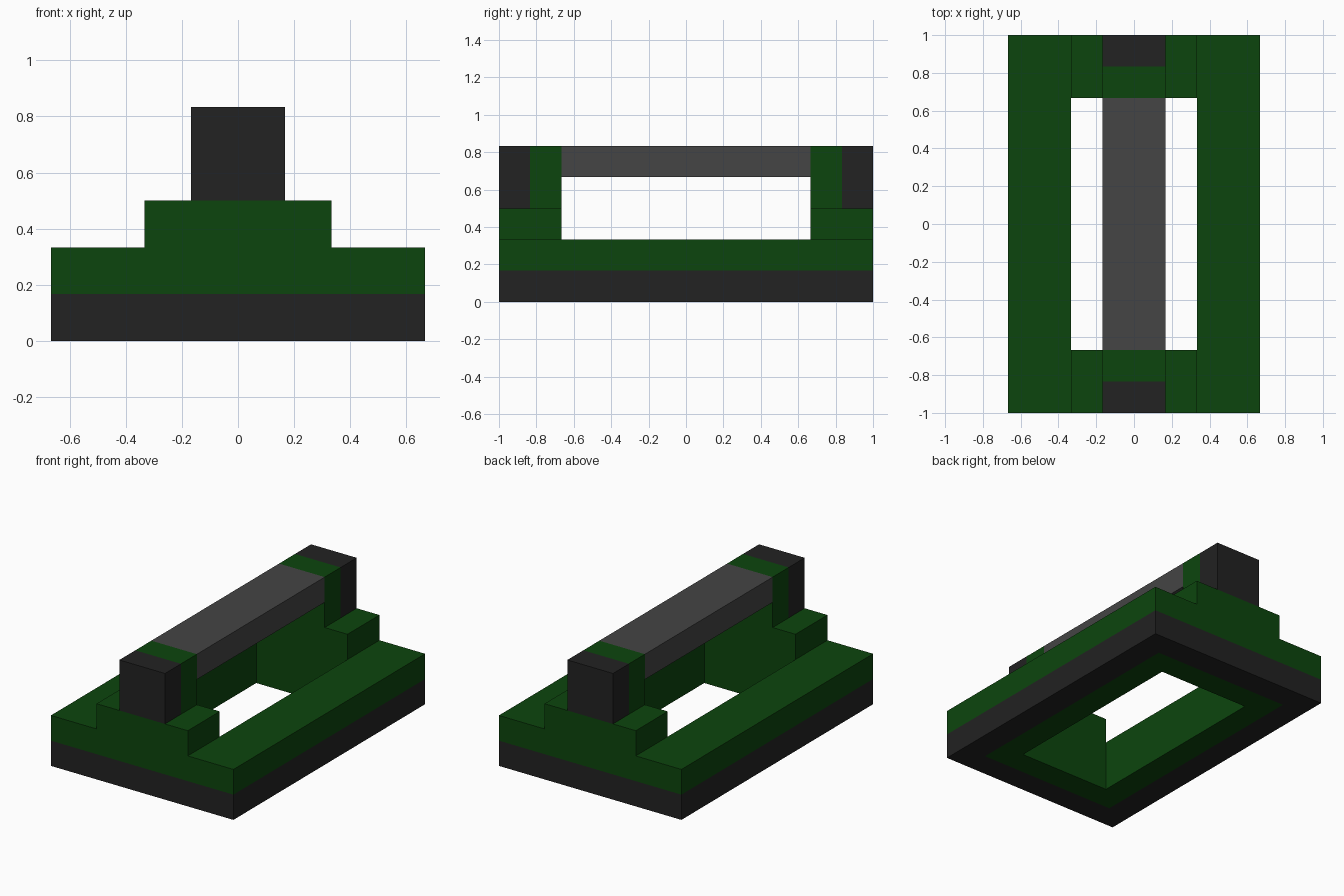
import bpy
import bmesh

cube = bpy.data.objects.get("Cube")
if cube:
    bpy.data.objects.remove(cube, do_unlink=True)

U = 1 / 6  # every part sits on a grid of this size


def make_material(name, color):
    mat = bpy.data.materials.new(name)
    mat.use_nodes = True
    mat.diffuse_color = color
    mat.node_tree.nodes["Principled BSDF"].inputs["Base Color"].default_value = color
    return mat


GREEN = make_material("dark green", (0.0037, 0.060, 0.0040, 1))
BLACK = make_material("charcoal", (0.016, 0.016, 0.016, 1))
GREY = make_material("mid grey", (0.058, 0.058, 0.058, 1))


def finish(name, bm, mat):
    bmesh.ops.recalc_face_normals(bm, faces=bm.faces)
    mesh = bpy.data.meshes.new(name)
    bm.to_mesh(mesh)
    bm.free()
    mesh.materials.append(mat)
    obj = bpy.data.objects.new(name, mesh)
    bpy.context.collection.objects.link(obj)
    return obj


def box(name, mat, half_x, y, z):
    """Box centred on x, spanning y and z ranges given in grid units."""
    bm = bmesh.new()
    bmesh.ops.create_cube(bm, size=1)
    for v in bm.verts:
        v.co.x *= 2 * half_x * U
        v.co.y = (y[1] if v.co.y > 0 else y[0]) * U
        v.co.z = (z[1] if v.co.z > 0 else z[0]) * U
    return finish(name, bm, mat)


def frame(name, mat, outer, inner, z):
    """Rectangular ring between two half-sizes, given in grid units."""
    bm = bmesh.new()
    signs = [(-1, -1), (1, -1), (1, 1), (-1, 1)]
    rings = [[bm.verts.new((sx * hx * U, sy * hy * U, h * U)) for sx, sy in signs]
             for (hx, hy), h in ((outer, z[0]), (outer, z[1]), (inner, z[1]), (inner, z[0]))]
    for a, b in zip(rings, rings[1:] + rings[:1]):
        for i in range(4):
            j = (i + 1) % 4
            bm.faces.new((a[i], a[j], b[j], b[i]))
    return finish(name, bm, mat)


# Base: black rim around a green lining, with a green deck on top
frame("base_rim", BLACK, (4, 6), (3, 5), (0, 1))
frame("base_lining", GREEN, (3, 5), (2, 4), (0, 1))
frame("base_deck", GREEN, (4, 6), (2, 4), (1, 2))

# Stepped supports at both ends
for side, s in (("front", -1), ("back", 1)):
    box(side + "_step", GREEN, 2, sorted((4 * s, 6 * s)), (2, 3))
    box(side + "_post", GREEN, 1, sorted((4 * s, 5 * s)), (3, 5))
    box(side + "_end_cap", BLACK, 1, sorted((5 * s, 6 * s)), (3, 5))

# Bar joining the two posts
box("top_bar", GREY, 1, (-4, 4), (4, 5))
